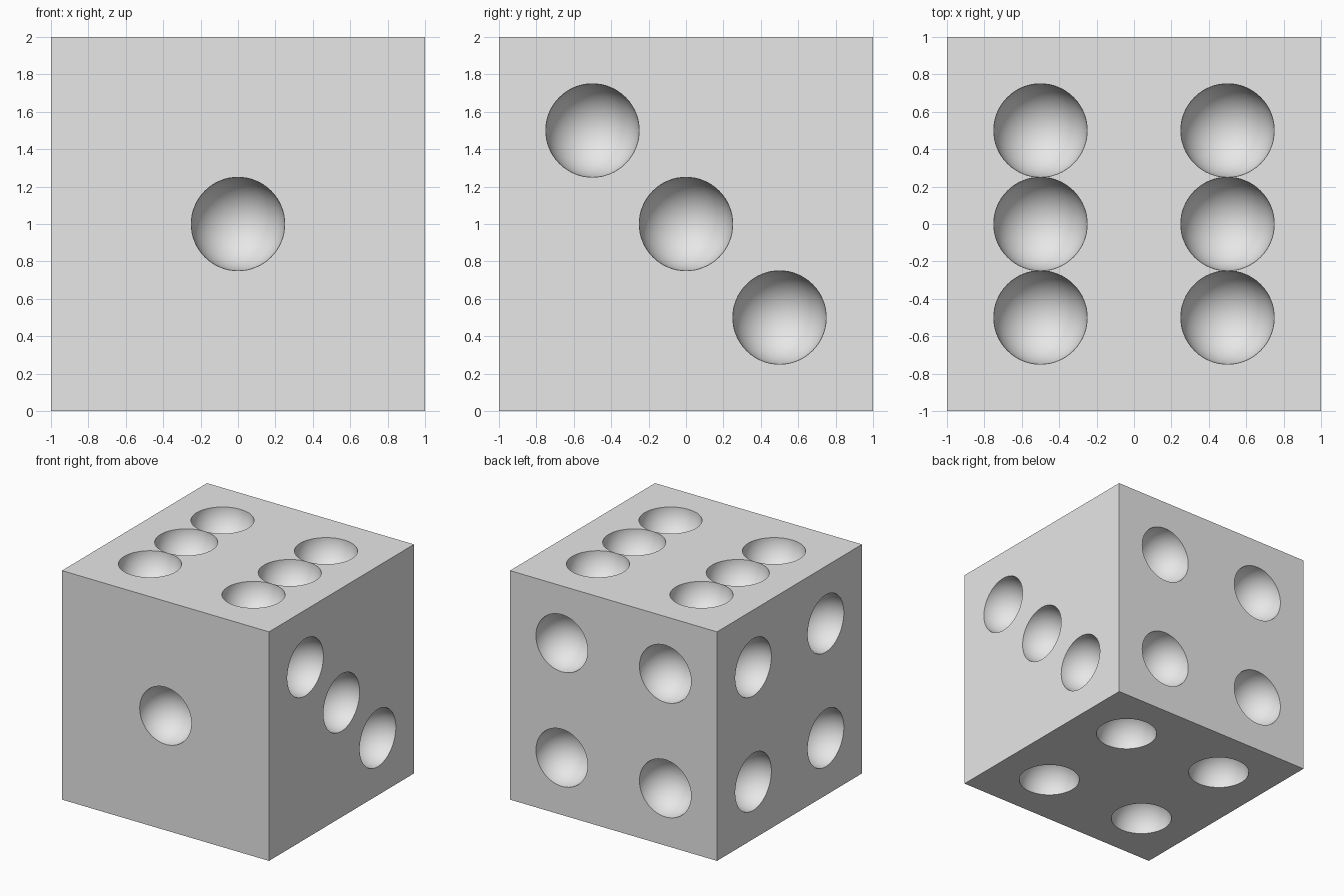
import bpy, bmesh, math
from mathutils import Matrix, Vector

old = bpy.data.objects.get("Cube")
if old:
    bpy.data.objects.remove(old, do_unlink=True)

# Single plain colour
grey = bpy.data.materials.new("light grey")
grey.use_nodes = True
grey.diffuse_color = (0.8, 0.8, 0.8, 1)
grey.node_tree.nodes["Principled BSDF"].inputs["Base Color"].default_value = (0.8, 0.8, 0.8, 1)


def make_object(name, bm):
    mesh = bpy.data.meshes.new(name)
    bm.to_mesh(mesh)
    bm.free()
    mesh.materials.append(grey)
    obj = bpy.data.objects.new(name, mesh)
    bpy.context.collection.objects.link(obj)
    return obj


# Pip layouts in each face's own plane
S = 0.5
one = [(0, 0)]
three = [(-S, S), (0, 0), (S, -S)]
four = [(a, b) for a in (-S, S) for b in (-S, S)]
six = four + [(-S, 0), (S, 0)]

# Face normal, across direction, up direction, pips
X, Y, Z = Vector((1, 0, 0)), Vector((0, 1, 0)), Vector((0, 0, 1))
faces = [
    (-Y, X, Z, one),
    (X, Y, Z, three),
    (Z, X, Y, six),
    (Y, X, Z, four),
    (-X, Y, Z, four),
    (-Z, X, Y, four),
]

# Cube body
bm = bmesh.new()
bmesh.ops.create_cube(bm, size=2, matrix=Matrix.Translation(Z))
die = make_object("die_body", bm)

# Round pip cutters, poles along the face normals
bm = bmesh.new()
for normal, across, up, pips in faces:
    turn = Z.rotation_difference(normal).to_matrix().to_4x4()
    for a, b in pips:
        centre = Z + normal + across * a + up * b
        bmesh.ops.create_uvsphere(bm, u_segments=64, v_segments=33, radius=0.25,
                                  matrix=Matrix.Translation(centre) @ turn)
cutter = make_object("pip_cutter", bm)
cutter.hide_render = True

# Carve the pips
cut = die.modifiers.new("pips", 'BOOLEAN')
cut.operation = 'DIFFERENCE'
cut.solver = 'EXACT'
cut.object = cutter
bpy.ops.object.select_all(action='DESELECT')
die.select_set(True)
bpy.context.view_layer.objects.active = die
bpy.ops.object.modifier_apply(modifier=cut.name)
bpy.data.objects.remove(cutter, do_unlink=True)

# Smooth hollows with crisp rims
bpy.ops.object.shade_smooth_by_angle(angle=math.radians(30))
